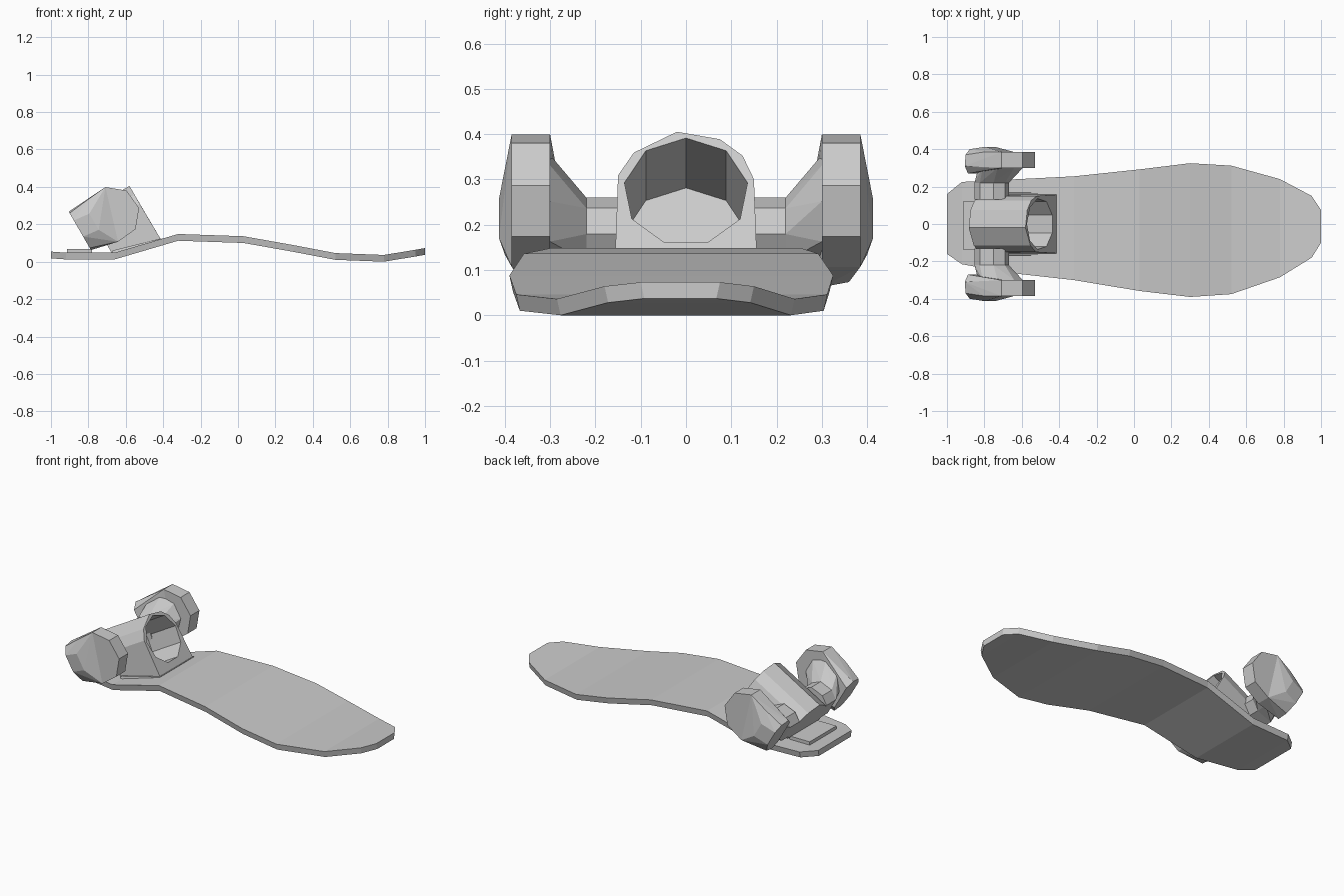
import bpy, bmesh, math
from mathutils import Vector

if "Cube" in bpy.data.objects:
    bpy.data.objects.remove(bpy.data.objects["Cube"])

grey = bpy.data.materials.new("plain_grey")
grey.use_nodes = True
grey.diffuse_color = (0.6, 0.6, 0.6, 1)
grey.node_tree.nodes["Principled BSDF"].inputs["Base Color"].default_value = (0.6, 0.6, 0.6, 1)

C, S = math.cos(math.radians(30)), math.sin(math.radians(30))


def tilted(u, y, w):
    """Point in the frame of the barrel, whose axis u climbs 30 degrees."""
    return Vector((C * u - S * w, y, S * u + C * w))


def untilted(x, y, z):
    """Barrel frame position of a world point."""
    return C * x + S * z, y, C * z - S * x


def finish(name, bm):
    bmesh.ops.recalc_face_normals(bm, faces=bm.faces)
    mesh = bpy.data.meshes.new(name)
    bm.to_mesh(mesh)
    bm.free()
    mesh.materials.append(grey)
    obj = bpy.data.objects.new(name, mesh)
    bpy.context.collection.objects.link(obj)
    return obj


def hull(name, points):
    bm = bmesh.new()
    verts = [bm.verts.new(p) for p in points]
    res = bmesh.ops.convex_hull(bm, input=verts)
    bmesh.ops.delete(bm, geom=[v for v in set(res["geom_interior"] + res["geom_unused"])
                               if isinstance(v, bmesh.types.BMVert)], context="VERTS")
    bmesh.ops.dissolve_limit(bm, angle_limit=0.03, verts=bm.verts, edges=bm.edges)
    return finish(name, bm)


def ring(n, r, turn=0):
    return [(r * math.cos(turn + math.tau * i / n), r * math.sin(turn + math.tau * i / n))
            for i in range(n)]


# Board: stations of x, left edge, right edge, underside height
stations = [(-1, .16, -.16, .018), (-.92, .225, -.215, .012), (-.66, .238, -.262, .012),
            (-.32, .255, -.3, .112), (.03, .292, -.358, .1), (.3, .325, -.39, .052),
            (.52, .312, -.375, .01), (.78, .24, -.285, .0), (.95, .15, -.18, .028),
            (1, .075, -.1, .037)]
bm = bmesh.new()
rows = []
for x, left, right, z in stations:
    rows.append([bm.verts.new(p) for p in ((x, left, z + .036), (x, right, z + .036),
                                           (x, right + .008, z), (x, left - .008, z))])
for a, b in zip(rows, rows[1:]):
    for i in range(4):
        j = (i + 1) % 4
        bm.faces.new((a[i], a[j], b[j], b[i]))
bm.faces.new(rows[0])
bm.faces.new(rows[-1])
finish("board", bm)

# Raised pad on the tail
hull("tail_pad", [(x, y, z) for x in (-.915, -.78) for y in (-.135, .12) for z in (.035, .068)])

# Barrel: arched shell that stands on the board, with a blind round bore
BACK, FRONT, BORE_END = -.65, -.3, -.52
arch = [(.155, .34), (.15, .52), (.125, .58), (.075, .622), (-.02, .641),
        (-.115, .588), (-.15, .53), (-.155, .34)]
base = .3
bm = bmesh.new()
front = [bm.verts.new(tilted(FRONT, y, w)) for y, w in arch]
front[0].co = (-.41, .157, .115)
front[-1].co = (-.41, -.157, .115)
back = []
for i, (y, w) in enumerate(arch):
    foot = i in (0, len(arch) - 1)
    back.append(bm.verts.new(tilted(BACK, y, .45 if foot else w)))
heel = [bm.verts.new((-.67, y, .035)) for y in (.157, -.157)]
ledge = [bm.verts.new(tilted(-.56, y, .45)) for y in (.155, -.155)]
for i in range(len(arch) - 1):
    if 0 < i < len(arch) - 2:
        bm.faces.new((front[i], front[i + 1], back[i + 1], back[i]))
bm.faces.new((front[0], front[1], back[1], back[0], ledge[0], heel[0]))
bm.faces.new((front[-1], front[-2], back[-2], back[-1], ledge[1], heel[1]))
bm.faces.new(back)
bm.faces.new((back[0], back[-1], ledge[1], ledge[0]))
bm.faces.new((ledge[0], ledge[1], heel[1], heel[0]))
bm.faces.new((heel[0], heel[1], front[-1], front[0]))
bm.faces.new(front)
barrel = finish("barrel", bm)

cutter = hull("bore_cutter", [tilted(u, a, .487 + b) for u in (BORE_END, FRONT + .1)
                              for a, b in ring(9, .138, math.pi / 2)])
cutter.hide_render = True
cutter.hide_viewport = True
cut = barrel.modifiers.new("bore", "BOOLEAN")
cut.operation = "DIFFERENCE"
cut.solver = "EXACT"
cut.object = cutter

# Skirt where the barrel meets the board
hull("barrel_skirt", [(x, s * y, z) for s in (-1, 1) for x, y, z in
                      ((-.68, .172, .025), (-.405, .168, .10), (-.41, .165, .125), (-.67, .165, .06))])

# Side arms: neck, flared collar, rounded rear lobe and forward plate
for side, s in (("left", 1), ("right", -1)):
    disc = [(-.675 + a, .253 + b) for a, b in ring(8, .15, math.radians(13))]

    hull(side + "_plate", [(x, s * y, z) for x, z in disc for y in (.3, .385)])

    rear = [untilted(x, 0, z) for x, z in disc if x < -.6]
    lobe = [tilted(u, s * y, w) for u, _, w in rear for y in (.3, .385)]
    lobe += [tilted(BACK, s * y, w) for y, w in
             ((.27, .49), (.27, .65), (.31, .684), (.37, .675),
              (.4, .63), (.4, .53), (.36, .46), (.3, .447))]
    lobe += [tilted(-.56, s * .413, w) for w in (.52, .62)]
    hull(side + "_lobe", lobe)

    neck = [(BACK, .47), (BACK, .58), (-.6, .61), (-.52, .6), (-.48, .55), (-.49, .49), (-.55, .455)]
    hull(side + "_neck", [tilted(u, s * y, w) for u, w in neck for y in (.13, .22)])

    flare = [tilted(u, s * .22, w) for u, w in neck]
    flare += [tilted(max(BACK, -.5 + a), s * .3, .56 + b) for a, b in ring(8, .12, .4)]
    hull(side + "_collar", flare)
